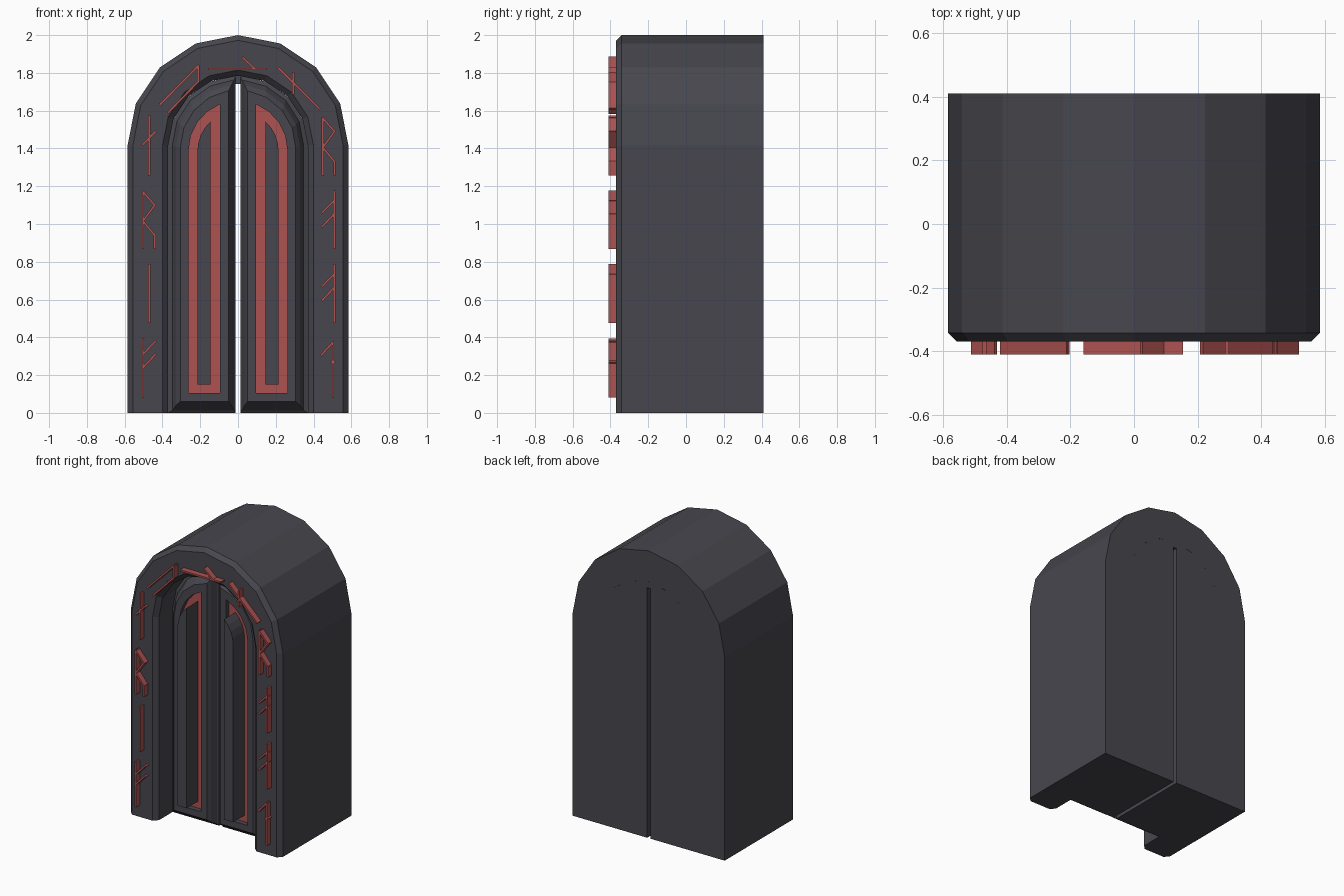
import bpy, bmesh, math
from mathutils import Vector

if "Cube" in bpy.data.objects:
    bpy.data.objects.remove(bpy.data.objects["Cube"])


def material(name, rgb):
    m = bpy.data.materials.new(name)
    m.diffuse_color = (*rgb, 1)
    m.use_nodes = True
    m.node_tree.nodes["Principled BSDF"].inputs["Base Color"].default_value = m.diffuse_color
    return m


STONE = material("dark_stone", (0.062, 0.062, 0.076))
RED = material("dull_red", (0.42, 0.085, 0.082))
SPRING = 1.415   # height where the arch starts curving


def finish(name, bm, mats):
    bmesh.ops.recalc_face_normals(bm, faces=bm.faces)
    me = bpy.data.meshes.new(name)
    bm.to_mesh(me)
    bm.free()
    for m in mats:
        me.materials.append(m)
    ob = bpy.data.objects.new(name, me)
    bpy.context.collection.objects.link(ob)
    return ob


# Arch frame: a closed cross-section (radius, y) carried along the arch path
section = [(.585, .41), (.585, -.342), (.557, -.37), (.40, -.37),
           (.37, -.34), (.37, .41)]
bm = bmesh.new()
rows = []
for i in range(-1, 10):
    a = math.pi * min(max(i, 0), 8) / 8
    row = []
    for r, y in section:
        z = 0 if i in (-1, 9) else SPRING + r * math.sin(a)
        row.append(bm.verts.new((r * math.cos(a), y, z)))
    rows.append(row)
n = len(section)
for a, b in zip(rows, rows[1:]):
    for k in range(n):
        bm.faces.new((a[k], a[(k + 1) % n], b[(k + 1) % n], b[k]))
bm.faces.new(rows[0])
bm.faces.new(rows[-1])
finish("arch_frame", bm, [STONE])


# Door leaves: half-arch outlines lofted from back to front
def half_arch(x0, r, z0, cz):
    end = math.acos(x0 / r)
    arc = [(r * math.cos(end * i / 4), cz + r * math.sin(end * i / 4)) for i in range(5)]
    return [(x0, z0), (r, z0)] + arc


# x0, radius, bottom, arch centre, y
rings = [(.012, .37, 0, SPRING, .41),
         (.012, .37, 0, SPRING, -.19),
         (.020, .348, 0.012, SPRING, -.20),
         (.035, .328, .04, 1.41, -.245),
         (.050, .305, .06, 1.405, -.27),
         (.095, .262, .105, 1.39, -.27),
         (.095, .262, .105, 1.39, -.235),
         (.145, .215, .15, 1.385, -.235),   # red recess floor
         (.145, .215, .15, 1.385, -.36)]    # raised centre bar
RED_STEP = 6
for side, label in ((-1, "left"), (1, "right")):
    bm = bmesh.new()
    loops = [[bm.verts.new((side * x, y, z)) for x, z in half_arch(x0, r, z0, cz)]
             for x0, r, z0, cz, y in rings]
    for s, (a, b) in enumerate(zip(loops, loops[1:])):
        for k in range(len(a)):
            j = (k + 1) % len(a)
            f = bm.faces.new((a[k], a[j], b[j], b[k]))
            f.material_index = 1 if s == RED_STEP else 0
    bm.faces.new(loops[0])
    bm.faces.new(loops[-1])
    finish(label + "_door_leaf", bm, [STONE, RED])


def box(bm, centre, size, angle=0):
    vs = bmesh.ops.create_cube(bm, size=1)["verts"]
    c, s = math.cos(angle), math.sin(angle)
    for v in vs:
        x, y, z = (v.co[i] * size[i] for i in range(3))
        v.co = Vector(centre) + Vector((x * c - z * s, y, x * s + z * c))


# Filler closing the slit above the doors
bm = bmesh.new()
box(bm, (0, .11, 1.762), (.026, .60, .044))
finish("slit_cap", bm, [STONE])

# Raised strokes on the frame, each a polyline of (x, z) points
bent = [(0, 0), (0, .30), (.062, .23), (0, .145), (.062, .07), (.062, 0)]
branch = [[(0, 0), (0, .305)], [(-.065, .115), (0, .185)], [(-.065, .19), (0, .255)]]


def moved(line, dx, dz):
    return [(x + dx, z + dz) for x, z in line]


marks = {
    "left_mark_1": [[(-.503, .085), (-.503, .39)], [(-.503, .31), (-.437, .38)],
                    [(-.503, .24), (-.437, .31)]],
    "left_mark_2": [[(-.47, .48), (-.47, .785)]],
    "left_mark_3": [moved(bent, -.503, .87)],
    "left_mark_4": [[(-.47, 1.26), (-.47, 1.57)], [(-.505, 1.42), (-.437, 1.49)]],
    "left_arch_mark": [[(-.415, 1.63), (-.21, 1.838), (-.21, 1.755), (-.37, 1.59)]],
    "top_mark": [[(-.155, 1.82), (.15, 1.82)], [(.025, 1.88), (.09, 1.822)]],
    "right_arch_mark": [[(.215, 1.825), (.43, 1.612)], [(.292, 1.80), (.292, 1.69)]],
    "right_mark_4": [moved(bent, .449, 1.26)],
    "right_mark_3": [moved(l, .51, .87) for l in branch],
    "right_mark_2": [moved(l, .51, .48) for l in branch],
    "right_mark_1": [[(.503, .085), (.503, .375), (.44, .305)]],
}
W = .012
for name, lines in marks.items():
    bm = bmesh.new()
    for line in lines:
        for (x1, z1), (x2, z2) in zip(line, line[1:]):
            box(bm, ((x1 + x2) / 2, -.387, (z1 + z2) / 2),
                (math.hypot(x2 - x1, z2 - z1) + W * .6, .046, W),
                math.atan2(z2 - z1, x2 - x1))
    if name == "right_mark_1":
        box(bm, (.503, -.387, .27), (.02, .046, .02), math.pi / 4)
    finish(name, bm, [RED])
